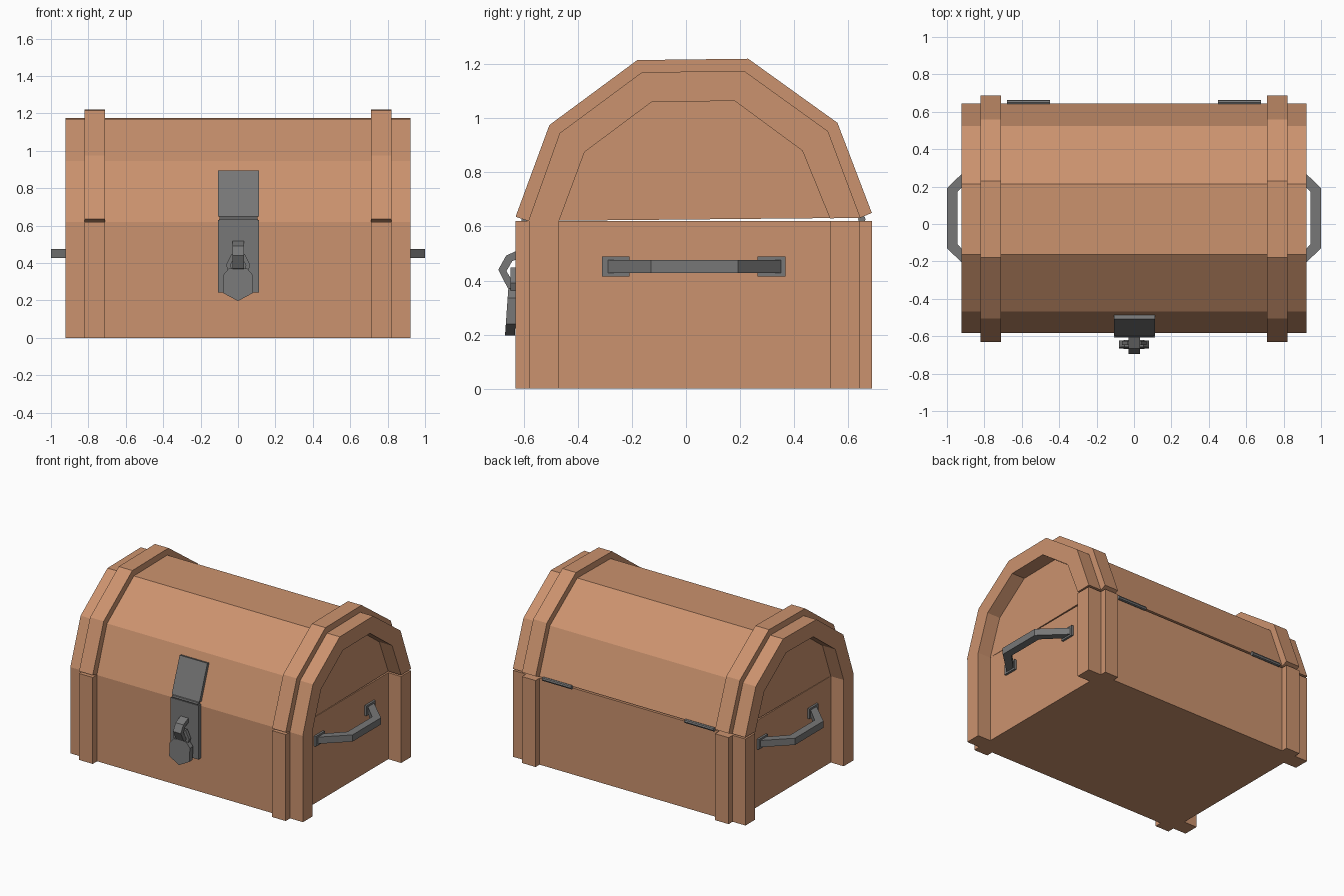
import bpy
import bmesh
import math

if "Cube" in bpy.data.objects:
    bpy.data.objects.remove(bpy.data.objects["Cube"], do_unlink=True)


def material(name, rgb):
    m = bpy.data.materials.new(name)
    m.use_nodes = True
    m.diffuse_color = (*rgb, 1)
    m.node_tree.nodes["Principled BSDF"].inputs["Base Color"].default_value = (*rgb, 1)
    return m


WOOD = material("warm wood", (0.60, 0.29, 0.157))
METAL = material("grey iron", (0.185, 0.185, 0.185))


def place(axis, p, d):
    """Put a 2D profile point at depth d along the given axis."""
    a, b = p
    return {"x": (d, a, b), "y": (a, d, b), "z": (a, b, d)}[axis]


def finish(name, bm, mat):
    bmesh.ops.recalc_face_normals(bm, faces=bm.faces)
    mesh = bpy.data.meshes.new(name)
    bm.to_mesh(mesh)
    bm.free()
    mesh.materials.append(mat)
    obj = bpy.data.objects.new(name, mesh)
    bpy.context.collection.objects.link(obj)
    return obj


def prism(name, pts, axis, d0, d1, mat):
    """Extrude a closed profile between two depths."""
    bm = bmesh.new()
    lo = [bm.verts.new(place(axis, p, d0)) for p in pts]
    hi = [bm.verts.new(place(axis, p, d1)) for p in pts]
    bm.faces.new(lo)
    bm.faces.new(hi)
    for i in range(len(pts)):
        j = (i + 1) % len(pts)
        bm.faces.new((lo[i], lo[j], hi[j], hi[i]))
    return finish(name, bm, mat)


def band(name, outer, inner, axis, d0, d1, mat, closed=False):
    """Solid band between two matching outlines, open-ended or a full ring."""
    bm = bmesh.new()
    rows = [[bm.verts.new(place(axis, p, d)) for p, d in
             ((o, d0), (o, d1), (i, d1), (i, d0))] for o, i in zip(outer, inner)]
    n = len(rows)
    for k in range(n if closed else n - 1):
        a, b = rows[k], rows[(k + 1) % n]
        for s in range(4):
            t = (s + 1) % 4
            bm.faces.new((a[s], a[t], b[t], b[s]))
    if not closed:
        bm.faces.new(rows[0])
        bm.faces.new(rows[-1])
    return finish(name, bm, mat)


def box(name, x, y, z, mat):
    pts = [(x[0], y[0]), (x[1], y[0]), (x[1], y[1]), (x[0], y[1])]
    return prism(name, pts, "z", z[0], z[1], mat)


def rod(name, x0, x1, y, z, r, mat):
    pts = [(y + r * math.cos(math.tau * i / 8), z + r * math.sin(math.tau * i / 8))
           for i in range(8)]
    return prism(name, pts, "x", x0, x1, mat)


# Lid outlines in (y, z), resting very slightly open
STRAP = [(-0.63, 0.636), (-0.505, 0.975), (-0.18, 1.215), (0.23, 1.22), (0.56, 0.983), (0.687, 0.65)]
LID = [(-0.583, 0.62), (-0.467, 0.945), (-0.163, 1.17), (0.215, 1.175), (0.525, 0.952), (0.645, 0.632)]
INNER = [(-0.47, 0.619), (-0.375, 0.875), (-0.127, 1.06), (0.18, 1.064), (0.43, 0.88), (0.532, 0.63)]

# Main body and lid
box("chest_body", (-0.82, 0.82), (-0.58, 0.643), (0, 0.62), WOOD)
prism("lid", LID, "x", -0.82, 0.82, WOOD)

for side, s in (("left", 1), ("right", -1)):
    # Raised straps and end frames around the recessed end panels
    band(f"{side}_lid_strap", STRAP, LID, "x", s * 0.712, s * 0.82, WOOD)
    band(f"{side}_lid_end_frame", LID, INNER, "x", s * 0.82, s * 0.922, WOOD)
    for end, strap_y, post_y in (("front", (-0.63, -0.58), (-0.58, -0.47)),
                                 ("back", (0.643, 0.688), (0.532, 0.643))):
        box(f"{side}_{end}_body_strap", (s * 0.712, s * 0.82), strap_y, (0, 0.62), WOOD)
        box(f"{side}_{end}_corner_post", (s * 0.82, s * 0.922), post_y, (0, 0.62), WOOD)

    # Carrying handle with two mounting plates
    grip_out = [(s * 0.825, -0.297), (s * 1.0, -0.13), (s * 1.0, 0.192), (s * 0.825, 0.36)]
    grip_in = [(s * 0.825, -0.23), (s * 0.945, -0.108), (s * 0.945, 0.17), (s * 0.825, 0.29)]
    band(f"{side}_handle", grip_out, grip_in, "z", 0.427, 0.475, METAL)
    for end, y in (("front", (-0.31, -0.208)), ("back", (0.265, 0.367))):
        box(f"{side}_handle_{end}_plate", (s * 0.82, s * 0.835), y, (0.415, 0.488), METAL)

    # Back hinge
    rod(f"{side}_back_hinge", s * 0.45, s * 0.68, 0.65, 0.627, 0.014, METAL)

# Latch: plate on the sloping lid, hinge rod, plate on the body
prism("latch_upper_plate", [(-0.572, 0.648), (-0.485, 0.89), (-0.507, 0.895), (-0.597, 0.65)],
      "x", -0.108, 0.112, METAL)
rod("latch_hinge", -0.1, 0.104, -0.592, 0.636, 0.013, METAL)
box("latch_lower_plate", (-0.108, 0.112), (-0.608, -0.58), (0.243, 0.63), METAL)

# Staple looping out of the latch plate
band("latch_staple",
     [(-0.605, 0.52), (-0.665, 0.492), (-0.694, 0.44), (-0.658, 0.37), (-0.605, 0.355)],
     [(-0.605, 0.487), (-0.642, 0.472), (-0.664, 0.435), (-0.642, 0.398), (-0.605, 0.385)],
     "x", -0.03, 0.032, METAL)

# Padlock hanging from the staple
band("padlock_shackle",
     [(-0.045, 0.34), (-0.064, 0.39), (-0.035, 0.448), (0.037, 0.448), (0.066, 0.39), (0.047, 0.34)],
     [(-0.025, 0.34), (-0.04, 0.39), (-0.022, 0.425), (0.024, 0.425), (0.042, 0.39), (0.027, 0.34)],
     "y", -0.648, -0.626, METAL)
lock = prism("padlock_body",
             [(-0.05, 0.37), (-0.08, 0.335), (-0.08, 0.24), (0, 0.197),
              (0.08, 0.24), (0.08, 0.335), (0.05, 0.37)],
             "y", -0.657, -0.621, METAL)
for v in lock.data.vertices:
    v.co.y -= (0.37 - v.co.z) * 0.07
